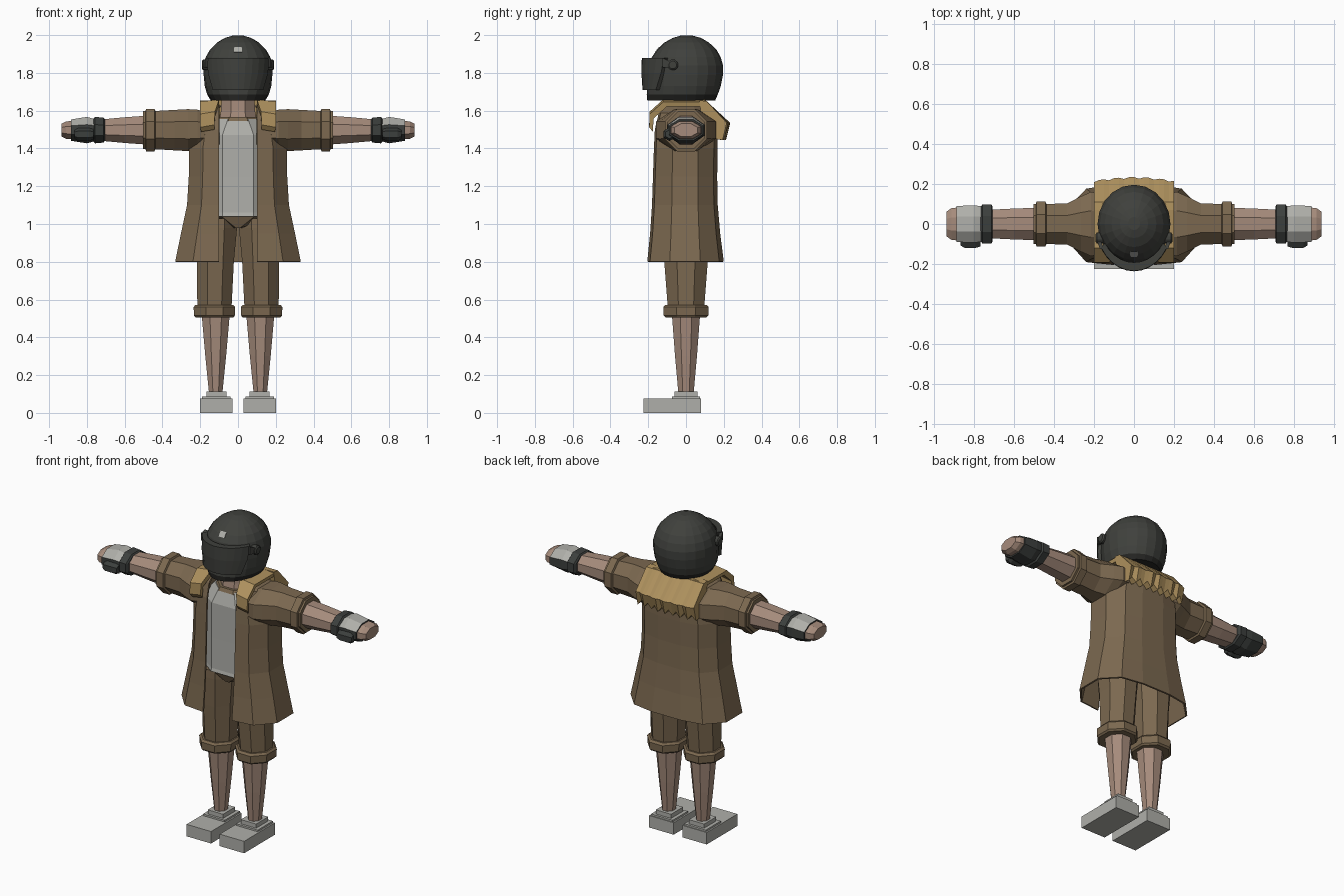
import bpy, bmesh, math
from math import sin, cos, pi, radians
from mathutils import Vector

if "Cube" in bpy.data.objects:
    bpy.data.objects.remove(bpy.data.objects["Cube"])


def material(name, rgb):
    m = bpy.data.materials.new(name)
    m.use_nodes = True
    m.diffuse_color = (*rgb, 1)
    node = next(n for n in m.node_tree.nodes if n.type == 'BSDF_PRINCIPLED')
    node.inputs["Base Color"].default_value = (*rgb, 1)
    node.inputs["Roughness"].default_value = 0.8
    return m


BROWN = material("coat brown", (0.20, 0.14, 0.08))
TAN = material("collar tan", (0.42, 0.28, 0.11))
SKIN = material("skin", (0.38, 0.26, 0.20))
GREY = material("pale grey", (0.43, 0.43, 0.40))
DARK = material("helmet charcoal", (0.05, 0.052, 0.046))
BLACK = material("rim black", (0.02, 0.02, 0.018))
GLOVE = material("glove charcoal", (0.045, 0.05, 0.047))


def loft(name, rings, mats, closed=True, caps=True, mirror=False, thick=0, rule=None):
    """Skin a list of equal-length rings into one object."""
    bm = bmesh.new()
    rows = [[bm.verts.new(p) for p in r] for r in rings]
    n = len(rows[0])
    for a, b in zip(rows, rows[1:]):
        for i in range(n if closed else n - 1):
            j = (i + 1) % n
            bm.faces.new((a[i], a[j], b[j], b[i]))
    if caps and closed:
        bm.faces.new(rows[0])
        bm.faces.new(rows[-1])
    bmesh.ops.recalc_face_normals(bm, faces=bm.faces)
    bm.normal_update()
    if rule:
        for f in bm.faces:
            f.material_index = rule(f)
    me = bpy.data.meshes.new(name)
    bm.to_mesh(me)
    bm.free()
    for m in mats:
        me.materials.append(m)
    ob = bpy.data.objects.new(name, me)
    bpy.context.scene.collection.objects.link(ob)
    if thick:
        mod = ob.modifiers.new("thickness", 'SOLIDIFY')
        mod.thickness, mod.offset = thick, 0
    if mirror:
        ob.modifiers.new("mirror", 'MIRROR')
    return ob


def oval(n, ra, rb):
    """Flat-sided polygon whose sides touch the given half widths."""
    k = 1 / cos(pi / n)
    return [(ra * k * cos(2 * pi * (i + .5) / n), rb * k * sin(2 * pi * (i + .5) / n))
            for i in range(n)]


def upright(x, levels, n=8):
    return [[(x + dx + a, b, z) for a, b in oval(n, rx, ry)] for z, rx, ry, dx in levels]


def sideways(levels, n=8, zc=1.497):
    return [[(x, a, zc + b) for a, b in oval(n, ry, rz)] for x, ry, rz in levels]


def box(name, x, y, z, mat, mirror=False):
    rings = [[(x[0], y[0], h), (x[1], y[0], h), (x[1], y[1], h), (x[0], y[1], h)] for h in z]
    return loft(name, rings, [mat], mirror=mirror)


# Shoes and legs
box("shoe_sole", (.03, .2), (-.225, .08), (0, .075), GREY, True)
box("shoe_heel", (.04, .19), (-.075, .075), (.075, .086), GREY, True)
box("shoe_ankle", (.062, .168), (-.06, .06), (.086, .112), GREY, True)
loft("shin", upright(.118, [(.10, .035, .04, 0), (.3, .055, .058, 0), (.54, .076, .076, 0)]),
     [SKIN], mirror=True)
loft("trouser_leg", upright(.12, [(.54, .09, .095, .005), (.8, .098, .115, 0),
                                  (.98, .115, .125, 0), (1.03, .115, .125, 0)]),
     [BROWN], mirror=True)
loft("trouser_cuff", upright(.125, [(.505, .1, .108, 0), (.515, .108, .118, 0),
                                    (.56, .11, .12, 0), (.572, .1, .108, 0)]),
     [BROWN], mirror=True)
loft("trouser_waist", upright(0, [(.98, .03, .11, 0), (1.04, .21, .135, 0), (1.1, .21, .13, 0)]),
     [BROWN])

# Shirt and neck
loft("shirt", upright(0, [(1.04, .2, .15, 0), (1.06, .2, .145, 0), (1.25, .2, .143, 0),
                          (1.47, .2, .143, 0), (1.555, .13, .115, 0)]), [GREY])
loft("neckline", upright(0, [(1.545, .125, .122, 0), (1.567, .11, .112, 0)]), [BROWN])
loft("neck", upright(0, [(1.54, .1, .1, 0), (1.6, .09, .09, 0), (1.72, .085, .085, 0)]), [SKIN])


# Open coat: front edge, round the side, across the back
def coat_ring(z, w, f, b):
    half = [(.1, -f), (max(.1, .72 * w), -.93 * f), (w, -.42 * f), (w, .38 * b),
            (.72 * w, .88 * b), (.3 * w, b)]
    return [(x, y, z) for x, y in half] + [(-x, y, z) for x, y in reversed(half)]


coat = [(.8, .328, .2, .195), (.95, .297, .185, .176), (1.1, .265, .175, .163),
        (1.25, .256, .17, .16), (1.4, .255, .165, .163), (1.5, .235, .16, .163),
        (1.585, .2, .14, .145), (1.625, .115, .1, .1)]
loft("coat_body", [coat_ring(*c) for c in coat], [BROWN], closed=False, thick=.01)

# Sleeves and turned cuffs
loft("sleeve", sideways([(.15, .15, .09), (.215, .16, .108), (.265, .138, .111),
                         (.335, .102, .107), (.46, .1, .1)]), [BROWN], mirror=True)
loft("sleeve_cuff", sideways([(.437, .1, .1), (.442, .112, .112), (.487, .112, .112),
                              (.49, .1, .1), (.502, .1, .1), (.502, .08, .08)]),
     [BROWN], mirror=True)

# Forearms, gloves and hands
loft("forearm", sideways([(.46, .082, .078), (.6, .077, .068), (.74, .07, .055)]),
     [SKIN], mirror=True)
loft("glove_cuff", sideways([(.705, .085, .058), (.712, .098, .066), (.757, .098, .07),
                             (.765, .085, .06)]), [GLOVE], mirror=True)
loft("glove", sideways([(.75, .088, .056), (.8, .093, .07), (.885, .09, .056)]),
     [GLOVE, GREY], mirror=True, rule=lambda f: int(f.normal.z > .3))
loft("thumb", [[(x, -.088 + a, 1.475 + b) for a, b in oval(6, r, r)]
               for x, r in ((.765, .024), (.79, .031), (.845, .031), (.865, .02))],
     [GLOVE], mirror=True)
loft("hand", sideways([(.86, .083, .05), (.91, .08, .046), (.935, .062, .034)]),
     [SKIN], mirror=True)

# Collar: lapel running over the shoulder, and the ragged back flap
lapel = [(-.175, 1.5, .125), (-.172, 1.57, .122), (-.10, 1.635, .1), (.12, 1.635, .1)]
loft("collar_lapel", [[(x, y, z), (.195, y, z - .012), (.2, y - .02, z + .012),
                       (x, y - .02, z + .025)] for y, z, x in lapel], [TAN], mirror=True)
flap = []
for i in range(17):
    x = -.2 + .025 * i
    bulge = .018 * cos(x / .2 * pi / 2) + (.004 if i % 3 else -.004)
    hem = 1.478 if i % 2 else 1.445
    flap.append([(x, .07, 1.655), (x, .11, 1.65), (x, .212 + bulge, 1.535),
                 (x, .19 + bulge, hem), (x, .158, hem + .005), (x, .08, 1.58)])
loft("collar_back", flap, [TAN])

# Helmet shell: height, half width, front and back reach
shell = [(1.655, .145, .205, .155), (1.685, .163, .208, .168), (1.73, .176, .203, .184),
         (1.79, .182, .196, .196), (1.84, .182, .193, .196), (1.885, .17, .18, .183),
         (1.925, .147, .152, .16), (1.96, .112, .115, .122), (1.985, .07, .07, .08),
         (1.997, .03, .03, .035)]
rings = []
for z, w, f, b in shell:
    rings.append([(w * cos(t), (f if sin(t) < 0 else b) * sin(t), z)
                  for t in (2 * pi * i / 20 for i in range(20))])
loft("helmet_shell", rings, [DARK, BLACK],
     rule=lambda f: int(f.calc_center_median().z < 1.68))

# Visor: curved shield, wider at its top edge
visor = []
for i in range(11):
    s = -1 + .2 * i
    ring = []
    for z, span, grow in ((1.88, 60, 0), (1.8, 56, .002), (1.71, 46, -.004)):
        t = radians(span) * s
        ring.append(((.19 + grow) * sin(t), -(.234 + grow) * cos(t), z))
    inner = [(x * .88, y * .82, z) for x, y, z in reversed(ring)]
    visor.append(ring + inner)
loft("visor", visor, [DARK])

# Visor arms and pivots
loft("visor_arm", [[(x, y, z + d), (x + .02, y, z + d), (x + .02, y, z - d), (x, y, z - d)]
                   for x, y, z, d in ((.15, -.125, 1.855, .025), (.168, -.075, 1.842, .014))],
     [DARK], mirror=True)
loft("visor_pivot", [[(x, -.07 + a, 1.842 + b) for a, b in oval(12, r, r)]
                     for x, r in ((.155, .028), (.185, .028), (.191, .02))],
     [DARK], mirror=True)

# Small pale plate on the brow
loft("brow_plate", [[(-.02, y, z), (.02, y, z), (.02, y + .006, z - .004), (-.02, y + .006, z - .004)]
                    for y, z in ((-.165, 1.91), (-.143, 1.938))], [GREY])
